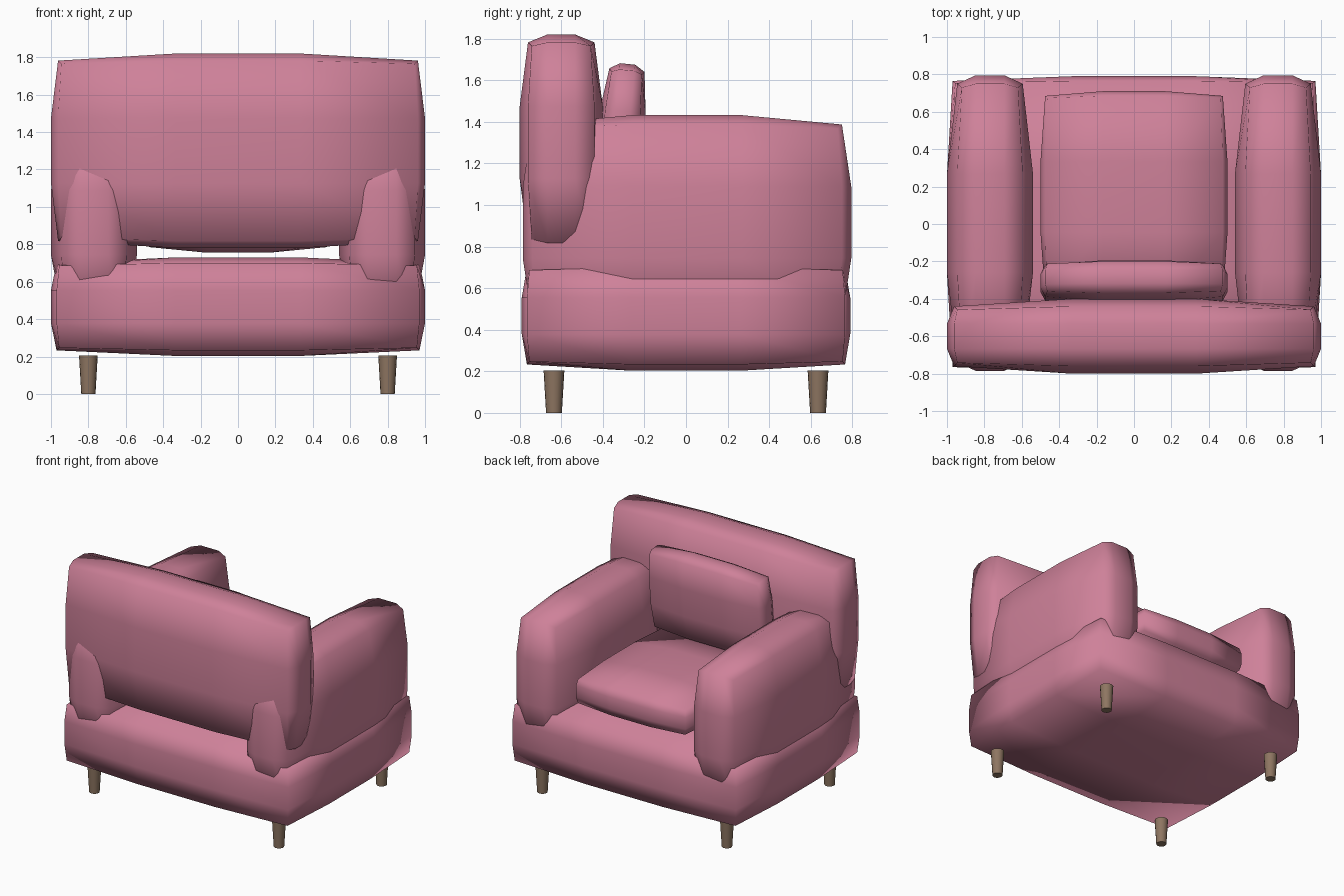
import bpy, bmesh
from mathutils import Vector

cube = bpy.data.objects.get("Cube")
if cube:
    bpy.data.objects.remove(cube, do_unlink=True)


def make_material(name, color):
    mat = bpy.data.materials.new(name)
    mat.use_nodes = True
    mat.diffuse_color = (*color, 1)
    node = next(n for n in mat.node_tree.nodes if n.type == 'BSDF_PRINCIPLED')
    node.inputs["Base Color"].default_value = (*color, 1)
    return mat


fabric = make_material("rose fabric", (0.62, 0.22, 0.32))
wood = make_material("brown wood", (0.27, 0.18, 0.12))


def cushion(name, low, high, sag, tilt=0.0):
    """Padded box: three cells per side, edges and corners pulled in from the bulging faces."""
    low, high = Vector(low), Vector(high)
    half = (high - low) / 2
    bm = bmesh.new()
    bmesh.ops.create_cube(bm, size=2)
    bmesh.ops.subdivide_edges(bm, edges=bm.edges[:], cuts=2, use_grid_fill=True)
    for v in bm.verts:
        outer = [abs(c) > 0.9 for c in v.co]
        pull = (0, 0, 1, 1.45)[sum(outer)]
        v.co = [c * (half[i] - sag[i] * pull * outer[i]) for i, c in enumerate(v.co)]
    bmesh.ops.recalc_face_normals(bm, faces=bm.faces[:])
    mesh = bpy.data.meshes.new(name)
    bm.to_mesh(mesh)
    bm.free()
    mesh.shade_smooth()
    mesh.materials.append(fabric)
    obj = bpy.data.objects.new(name, mesh)
    obj.location = (low + high) / 2
    obj.rotation_euler.x = tilt
    bpy.context.collection.objects.link(obj)
    return obj


# Upholstered body
cushion("base", (-1, -0.79, 0.203), (1, 0.79, 0.73), (0.03, 0.025, 0.03))
cushion("backrest", (-1, -0.8, 0.78), (1, -0.4, 1.82), (0.038, 0.04, 0.038))
cushion("seat_cushion", (-0.5, -0.42, 0.755), (0.5, 0.71, 1.03), (0.025, 0.025, 0.03))
cushion("back_pillow", (-0.5, -0.425, 1.0), (0.5, -0.205, 1.68), (0.025, 0.025, 0.03), tilt=-0.1)

# Arms
for side, x in (("left", 0.77), ("right", -0.77)):
    cushion(side + "_arm", (x - 0.23, -0.785, 0.4), (x + 0.23, 0.795, 1.432),
            (0.055, 0.045, 0.045))

# Tapered legs
for side, x in (("left", 0.8), ("right", -0.8)):
    for end, y in (("front", -0.635), ("back", 0.635)):
        bpy.ops.mesh.primitive_cone_add(vertices=16, radius1=0.038, radius2=0.05,
                                        depth=0.205, location=(x, y, 0.1025))
        leg = bpy.context.object
        leg.name = f"{end}_{side}_leg"
        leg.data.materials.append(wood)
        bpy.ops.object.shade_smooth_by_angle()
